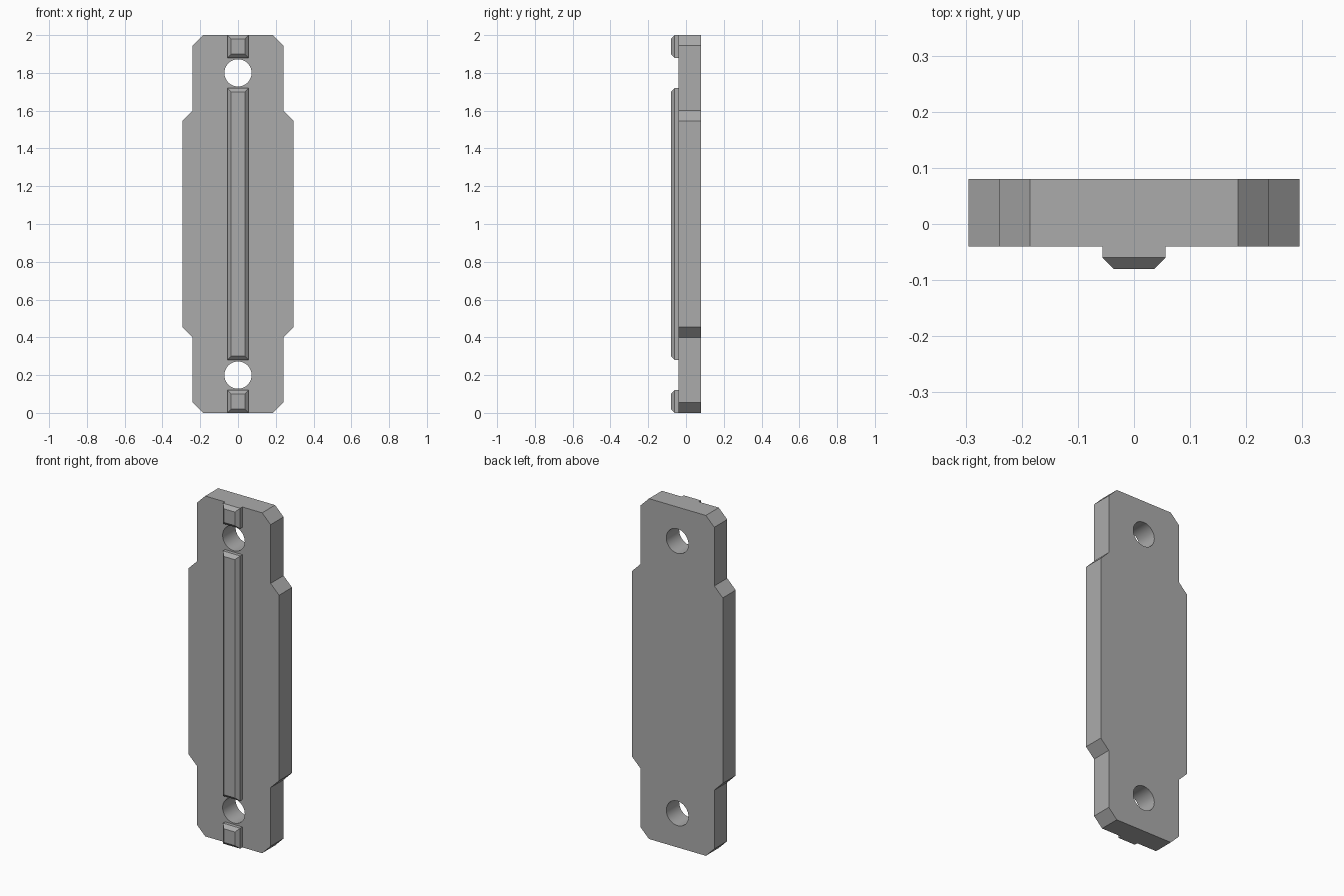
import bpy
import bmesh
from math import cos, sin, tau, radians
from mathutils import Matrix

cube = bpy.data.objects.get("Cube")
if cube:
    bpy.data.objects.remove(cube, do_unlink=True)

# Single plain grey
grey = bpy.data.materials.new("plain grey")
grey.use_nodes = True
colour = (0.41, 0.41, 0.41, 1)
grey.diffuse_color = colour
grey.node_tree.nodes["Principled BSDF"].inputs["Base Color"].default_value = colour

FRONT, BACK = -0.04, 0.08
MIDDLE = 1.0  # height of the mirror line


def add_object(name, bm):
    bmesh.ops.recalc_face_normals(bm, faces=bm.faces)
    mesh = bpy.data.meshes.new(name)
    bm.to_mesh(mesh)
    bm.free()
    mesh.materials.append(grey)
    obj = bpy.data.objects.new(name, mesh)
    bpy.context.collection.objects.link(obj)
    return obj


# Plate: stepped outline with two round holes, extruded through its thickness
quarter = [(0.295, 0.545), (0.24, 0.60), (0.24, 0.945), (0.185, 1.0)]
right_half = [(x, -z) for x, z in reversed(quarter)] + quarter
outline = right_half + [(-x, z) for x, z in reversed(right_half)]


def circle(height, radius=0.072, sides=48):
    return [(radius * cos(tau * i / sides), height + radius * sin(tau * i / sides))
            for i in range(sides)]


curve = bpy.data.curves.new("plate_profile", "CURVE")
curve.dimensions = "2D"
curve.fill_mode = "BOTH"
curve.extrude = (BACK - FRONT) / 2
for loop in (outline, circle(0.8), circle(-0.8)):
    spline = curve.splines.new("POLY")
    spline.points.add(len(loop) - 1)
    for point, (x, z) in zip(spline.points, loop):
        point.co = (x, z, 0, 1)
    spline.use_cyclic_u = True

profile = bpy.data.objects.new("plate_profile", curve)
bpy.context.collection.objects.link(profile)
bpy.context.view_layer.update()
flat = bpy.data.meshes.new_from_object(
    profile.evaluated_get(bpy.context.evaluated_depsgraph_get()))
bm = bmesh.new()
bm.from_mesh(flat)
bpy.data.objects.remove(profile, do_unlink=True)
bpy.data.meshes.remove(flat)
bmesh.ops.remove_doubles(bm, verts=bm.verts, dist=0.0001)
bmesh.ops.transform(
    bm, verts=bm.verts,
    matrix=Matrix.Translation((0, (FRONT + BACK) / 2, MIDDLE)) @ Matrix.Rotation(radians(90), 4, "X"))
plate = add_object("plate", bm)
bpy.ops.object.select_all(action="DESELECT")
plate.select_set(True)
bpy.context.view_layer.objects.active = plate
bpy.ops.object.shade_smooth_by_angle(angle=radians(30))


# Raised ribs: low bars whose front edges are chamfered all round
def rib(name, bottom, top, half_width=0.056, chamfer=0.02):
    bm = bmesh.new()
    rings = []
    for y, inset in ((FRONT, 0), (-0.06, 0), (-0.08, chamfer)):
        x, low, high = half_width - inset, bottom + inset, top - inset
        rings.append([bm.verts.new(p) for p in
                      ((-x, y, low), (x, y, low), (x, y, high), (-x, y, high))])
    for a, b in zip(rings, rings[1:]):
        for i in range(4):
            j = (i + 1) % 4
            bm.faces.new((a[i], a[j], b[j], b[i]))
    bm.faces.new(rings[0])
    bm.faces.new(rings[-1])
    return add_object(name, bm)


rib("middle_rib", 0.28, 1.72)
rib("bottom_rib", 0, 0.12)
rib("top_rib", 1.88, 2.0)
